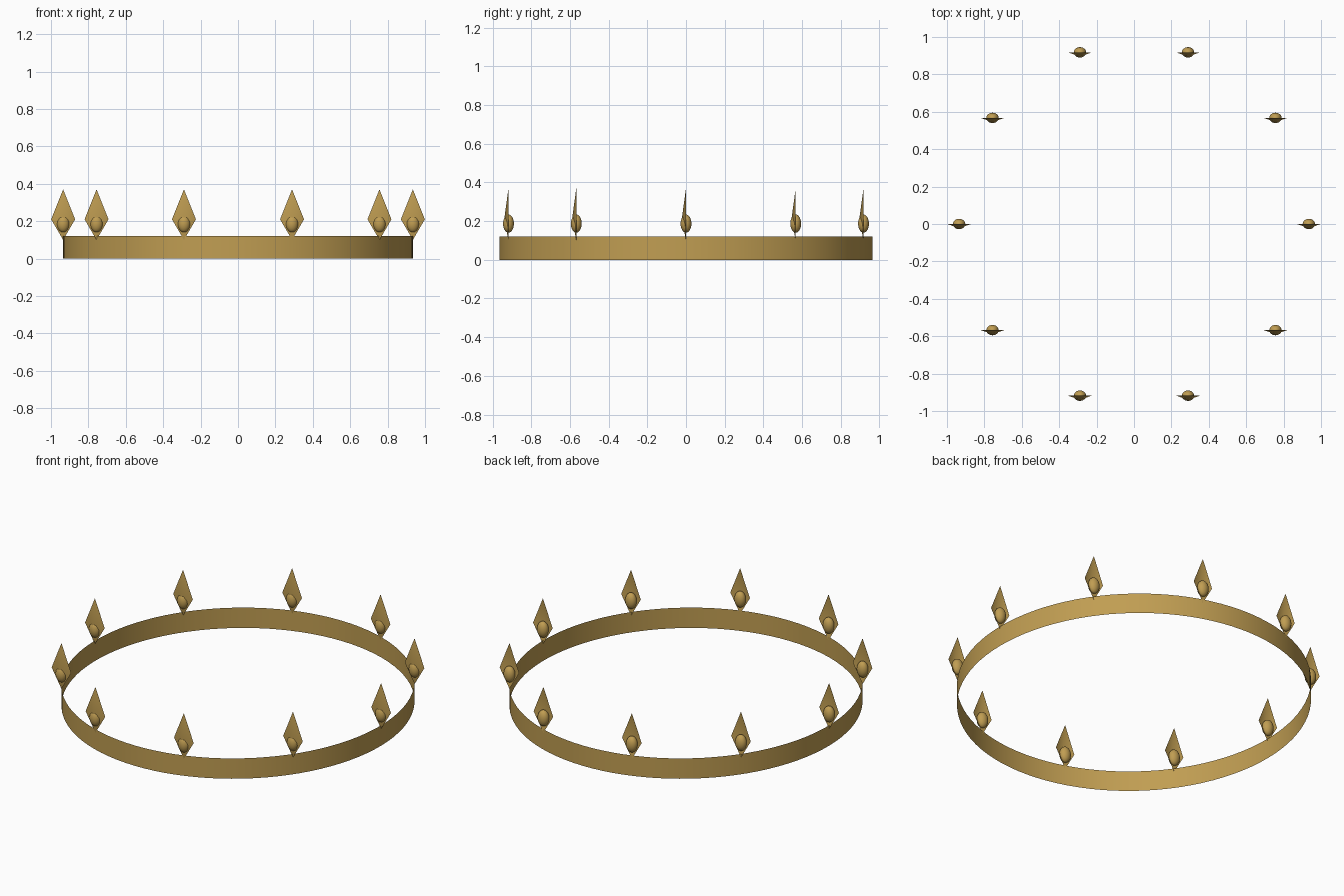
import bpy, bmesh, math

if "Cube" in bpy.data.objects:
    bpy.data.objects.remove(bpy.data.objects["Cube"])

RX, RY = 0.935, 0.965      # oval radii of the circlet
BAND_H = 0.12

gold = bpy.data.materials.new("antique_gold")
gold.diffuse_color = (0.53, 0.34, 0.085, 1)
gold.use_nodes = True
gold.node_tree.nodes["Principled BSDF"].inputs["Base Color"].default_value = gold.diffuse_color


def make(name, bm, smooth_angle):
    me = bpy.data.meshes.new(name)
    bm.to_mesh(me)
    bm.free()
    me.materials.append(gold)
    ob = bpy.data.objects.new(name, me)
    bpy.context.collection.objects.link(ob)
    bpy.ops.object.select_all(action='DESELECT')
    ob.select_set(True)
    bpy.context.view_layer.objects.active = ob
    bpy.ops.object.shade_smooth_by_angle(angle=math.radians(smooth_angle))
    return ob


# Thin oval band, a single open sheet
bm = bmesh.new()
N = 96
rings = [[bm.verts.new((RX * math.cos(2 * math.pi * i / N),
                        RY * math.sin(2 * math.pi * i / N), z)) for i in range(N)]
         for z in (0, BAND_H)]
for i in range(N):
    j = (i + 1) % N
    bm.faces.new((rings[0][i], rings[0][j], rings[1][j], rings[1][i]))
make("band", bm, 30)

# Diamond points and oval studs, all facing the front
for k in range(10):
    a = 2 * math.pi * k / 10
    x, y = RX * math.cos(a), RY * math.sin(a)

    # Diamond point: shallow sheet bulging towards the front
    bm = bmesh.new()
    rim = [bm.verts.new((x + dx, y, z)) for dx, z in
           ((0, 0.10), (0.064, 0.21), (0, 0.37), (-0.064, 0.21))]
    peak = bm.verts.new((x, y - 0.022, 0.21))
    for i in range(4):
        bm.faces.new((rim[i], rim[(i + 1) % 4], peak))
    make(f"diamond_point_{k + 1}", bm, 60)

    # Oval stud set through the diamond
    bm = bmesh.new()
    bmesh.ops.create_uvsphere(bm, u_segments=24, v_segments=14, radius=1)
    for v in bm.verts:
        v.co = (x + v.co.x * 0.033, y + v.co.y * 0.028, 0.187 + v.co.z * 0.047)
    make(f"oval_stud_{k + 1}", bm, 60)
